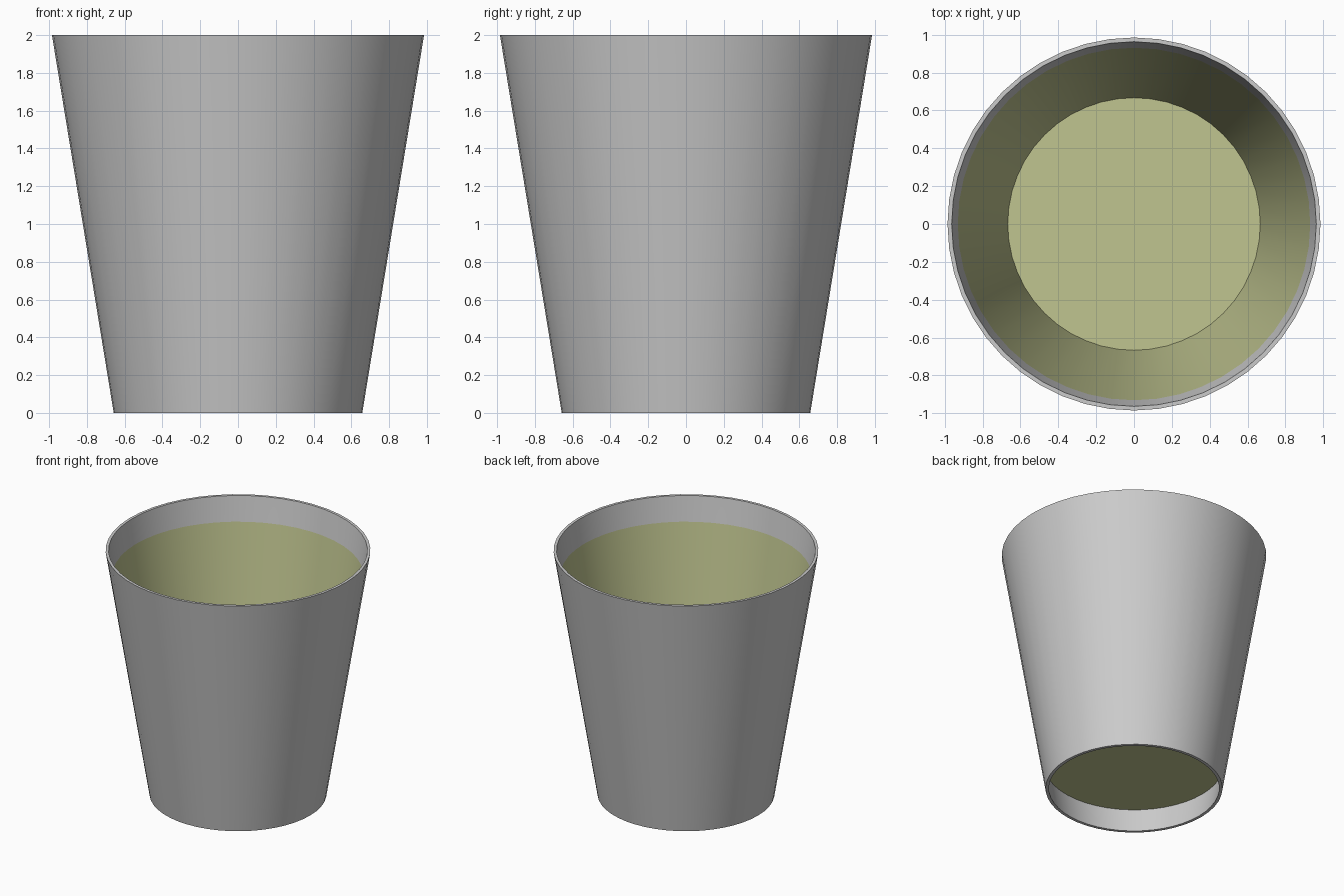
import bpy
import bmesh
import math

cube = bpy.data.objects.get("Cube")
if cube:
    bpy.data.objects.remove(cube, do_unlink=True)

SIDES = 48


def material(name, rgb):
    mat = bpy.data.materials.new(name)
    mat.use_nodes = True
    mat.diffuse_color = (*rgb, 1)
    mat.node_tree.nodes["Principled BSDF"].inputs["Base Color"].default_value = (*rgb, 1)
    return mat


grey = material("grey", (0.60, 0.60, 0.60))
olive = material("olive", (0.53, 0.56, 0.28))


def ring(bm, radius, z):
    return [bm.verts.new((radius * math.cos(a), radius * math.sin(a), z))
            for a in (2 * math.pi * i / SIDES for i in range(SIDES))]


def add_object(name, bm, mats):
    mesh = bpy.data.meshes.new(name)
    bm.to_mesh(mesh)
    bm.free()
    for mat in mats:
        mesh.materials.append(mat)
    obj = bpy.data.objects.new(name, mesh)
    bpy.context.collection.objects.link(obj)
    bpy.ops.object.select_all(action="DESELECT")
    obj.select_set(True)
    bpy.context.view_layer.objects.active = obj
    bpy.ops.object.shade_smooth_by_angle(angle=math.radians(30))
    return obj


# Tapered wall: closed profile of (radius, height), turned about z
profile = [(0.658, 0), (0.985, 2), (0.963, 2), (0.931, 1.8), (0.667, 0.2), (0.634, 0)]
LINING = 3  # profile span coloured olive, from the upper band down to the floor
bm = bmesh.new()
rings = [ring(bm, r, z) for r, z in profile]
for k, lower in enumerate(rings):
    upper = rings[(k + 1) % len(rings)]
    for i in range(SIDES):
        j = (i + 1) % SIDES
        face = bm.faces.new((lower[i], lower[j], upper[j], upper[i]))
        face.material_index = int(k == LINING)
add_object("cup_wall", bm, [grey, olive])

# Raised floor, leaving a recess under the cup
bm = bmesh.new()
bm.faces.new(ring(bm, 0.667, 0.2))
add_object("cup_floor", bm, [olive])
